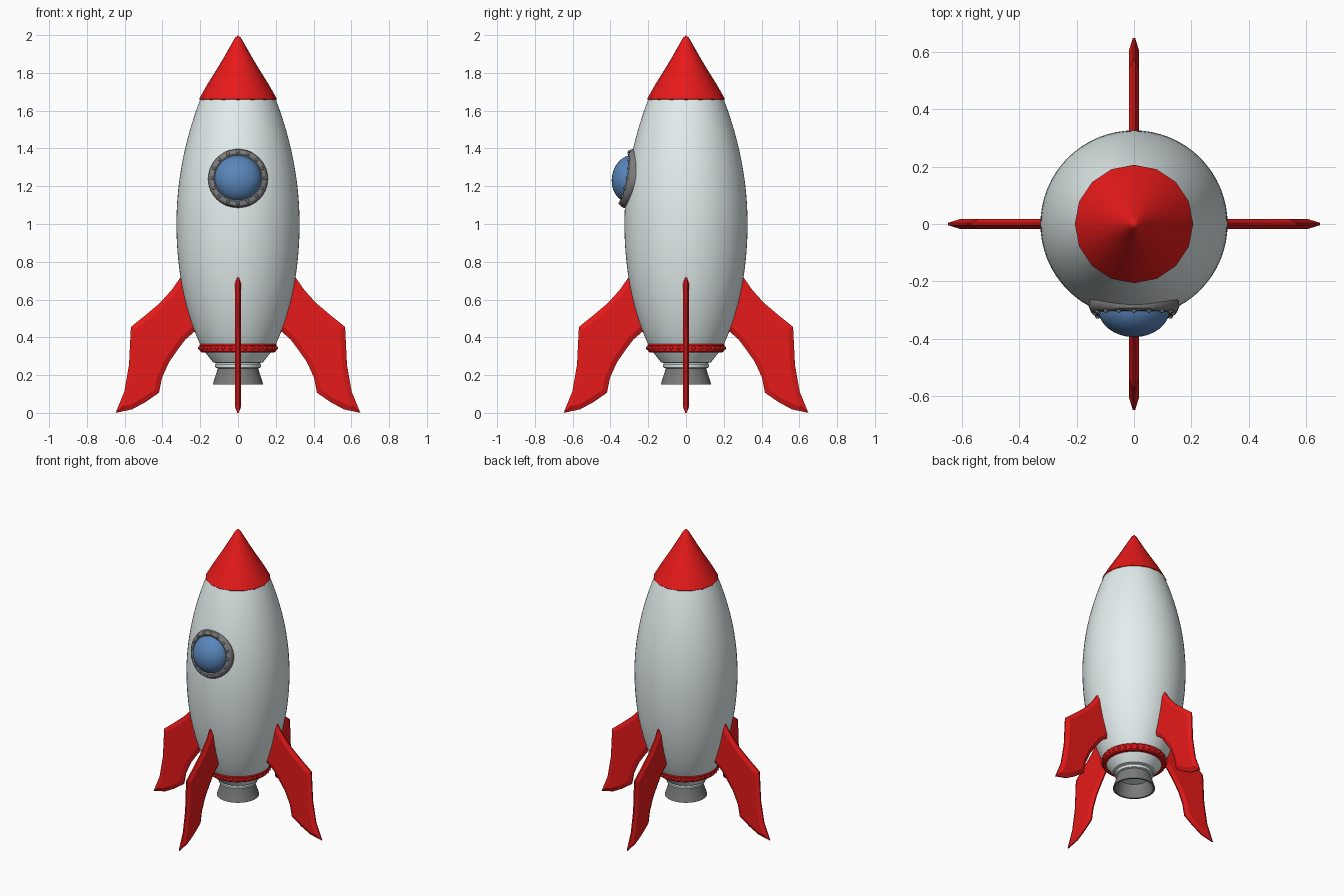
import bpy, bmesh, math
from mathutils import Matrix, Vector

if "Cube" in bpy.data.objects:
    bpy.data.objects.remove(bpy.data.objects["Cube"])


def material(name, color):
    m = bpy.data.materials.new(name)
    m.diffuse_color = (*color, 1)
    m.use_nodes = True
    m.node_tree.nodes["Principled BSDF"].inputs["Base Color"].default_value = m.diffuse_color
    return m


RED = material("red", (0.8, 0.01, 0.01))
WHITE = material("white", (0.78, 0.86, 0.86))
GREY = material("grey", (0.2, 0.2, 0.2))
BLUE = material("blue", (0.1, 0.24, 0.5))


def finish(name, bm, mat, angle=35):
    bmesh.ops.remove_doubles(bm, verts=bm.verts, dist=1e-5)
    bmesh.ops.recalc_face_normals(bm, faces=bm.faces)
    me = bpy.data.meshes.new(name)
    bm.to_mesh(me)
    bm.free()
    me.materials.append(mat)
    me.shade_smooth()
    me.set_sharp_from_angle(angle=math.radians(angle))
    ob = bpy.data.objects.new(name, me)
    bpy.context.collection.objects.link(ob)
    return ob


def lathe(profile, segs, closed=False):
    """Spin (radius, z) points round the z axis."""
    bm = bmesh.new()
    vs = [bm.verts.new((r, 0, z)) for r, z in profile]
    es = [bm.edges.new(p) for p in zip(vs, vs[1:])]
    if closed:
        es.append(bm.edges.new((vs[-1], vs[0])))
    bmesh.ops.spin(bm, geom=vs + es, cent=(0, 0, 0), axis=(0, 0, 1),
                   angle=math.tau, steps=segs, use_merge=True)
    return bm


def rivets(count, radius, z, size):
    bm = bmesh.new()
    for i in range(count):
        a = math.tau * i / count
        bmesh.ops.create_uvsphere(
            bm, u_segments=10, v_segments=6, radius=size,
            matrix=Matrix.Translation((radius * math.cos(a), radius * math.sin(a), z)))
    return bm


# hull: stepped base flange, then a long bulged shell
def hull_radius(z):
    d = z - 1.0
    return 0.326 - (0.289 * d * d if d > 0 else 0.26 * d * d + 0.12 * d ** 4)


hull = [(0, 0.235), (0.105, 0.235), (0.12, 0.24), (0.122, 0.255), (0.116, 0.264),
        (0.132, 0.268), (0.15, 0.29), (0.178, 0.325)]
hull += [(hull_radius(z), z) for z in [0.365 + 1.305 * i / 28 for i in range(29)]]
hull.append((0, 1.67))
finish("hull", lathe(hull, 64), WHITE)

# nose cone
finish("nose_cone", lathe([(0, 1.655), (0.2, 1.655), (0.206, 1.662), (0.162, 1.74), (0.112, 1.82),
                           (0.073, 1.885), (0.039, 1.945), (0.016, 1.985), (0, 2.0)], 16), RED)

# riveted band
finish("lower_band", lathe([(0.165, 0.32), (0.192, 0.32), (0.2, 0.326), (0.205, 0.358),
                            (0.2, 0.366), (0.165, 0.366)], 64, True), RED)
finish("band_rivets", rivets(32, 0.203, 0.343, 0.01), RED)

# engine nozzle, hollow
finish("nozzle", lathe([(0.108, 0.238), (0.11, 0.225), (0.134, 0.15), (0.122, 0.15),
                        (0.097, 0.225), (0.097, 0.238)], 48, True), GREY)

# porthole: built flat, bent to the hull, then tilted into place
place = Matrix.Translation((0, -0.295, 1.24)) @ Matrix.Rotation(math.radians(80), 4, 'X')


def mount(bm):
    for v in bm.verts:
        v.co.z -= 0.8 * v.co.x ** 2
    bm.transform(place)
    return bm


finish("window_frame", mount(lathe([(0.115, -0.02), (0.147, -0.02), (0.156, -0.008), (0.158, 0.01),
                                    (0.152, 0.025), (0.142, 0.031), (0.128, 0.031),
                                    (0.118, 0.024)], 48, True)), GREY)
finish("window_rivets", mount(rivets(16, 0.138, 0.03, 0.009)), GREY)
bm = bmesh.new()
bmesh.ops.create_uvsphere(bm, u_segments=40, v_segments=20, radius=0.125)
bm.transform(place @ Matrix.Diagonal((1, 1, 0.78, 1)))
finish("window_glass", bm, BLUE)

# fins: outline in (radius, z) with a blade-like chamfer all round
OUTLINE = [(0.25, 0.785), (0.305, 0.72), (0.35, 0.655), (0.413, 0.585), (0.49, 0.52), (0.567, 0.458),
           (0.577, 0.257), (0.602, 0.115), (0.648, 0.003), (0.56, 0.022), (0.49, 0.06),
           (0.418, 0.11), (0.402, 0.19), (0.365, 0.272), (0.32, 0.336), (0.28, 0.39),
           (0.235, 0.43), (0.16, 0.45)]


def inset(pts, d):
    out = []
    for i, p in enumerate(pts):
        p = Vector(p)
        a = (p - Vector(pts[i - 1])).normalized()
        b = (Vector(pts[(i + 1) % len(pts)]) - p).normalized()
        na, nb = Vector((a.y, -a.x)), Vector((b.y, -b.x))
        out.append(p + (na + nb) * (d / (1 + na.dot(nb))))
    return out


def fin(name, angle):
    bm = bmesh.new()
    core = inset(OUTLINE, 0.026)
    rings = [[bm.verts.new((p[0], y, p[1])) for p in pts]
             for pts, y in ((core, -0.017), (OUTLINE, -0.004), (OUTLINE, 0.004), (core, 0.017))]
    n = len(OUTLINE)
    for r0, r1 in zip(rings, rings[1:]):
        for i in range(n):
            j = (i + 1) % n
            bm.faces.new((r0[i], r0[j], r1[j], r1[i]))
    bm.faces.new(rings[0])
    bm.faces.new(rings[-1])
    bm.transform(Matrix.Translation((0, 0, -0.003)) @ Matrix.Rotation(angle, 4, 'Z'))
    finish(name, bm, RED, 20)


for i, side in enumerate(("right", "back", "left", "front")):
    fin(side + "_fin", i * math.pi / 2)
